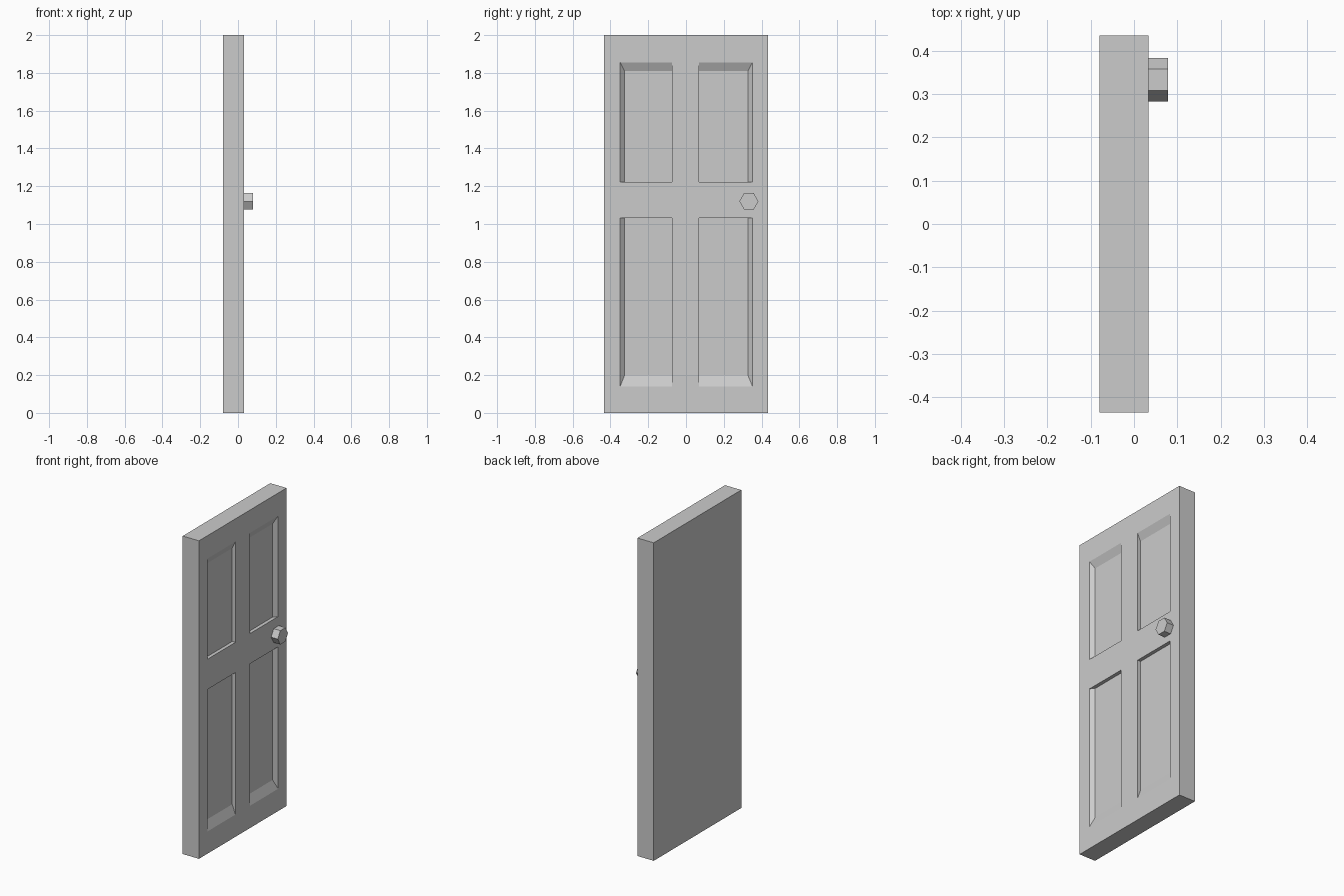
import bpy, bmesh, math

if "Cube" in bpy.data.objects:
    bpy.data.objects.remove(bpy.data.objects["Cube"])

BACK, FACE, DEPTH = -0.08, 0.033, 0.022   # slab back, slab face, panel recess


def mesh_object(name, bm):
    bmesh.ops.recalc_face_normals(bm, faces=bm.faces)
    mesh = bpy.data.meshes.new(name)
    bm.to_mesh(mesh)
    bm.free()
    obj = bpy.data.objects.new(name, mesh)
    bpy.context.collection.objects.link(obj)
    return obj


def loft_rects(name, rects):
    """Closed solid through (x, y0, y1, z0, z1) rectangles stacked along x."""
    bm = bmesh.new()
    rings = [[bm.verts.new((x, y, z)) for y, z in
              ((y0, z0), (y1, z0), (y1, z1), (y0, z1))]
             for x, y0, y1, z0, z1 in rects]
    for a, b in zip(rings, rings[1:]):
        for i in range(4):
            j = (i + 1) % 4
            bm.faces.new((a[i], a[j], b[j], b[i]))
    bm.faces.new(rings[0])
    bm.faces.new(rings[-1])
    return mesh_object(name, bm)


# Door slab
door = loft_rects("door_slab", [(BACK, -0.435, 0.435, 0, 2),
                                (FACE, -0.435, 0.435, 0, 2)])

# Recessed panels: straight inner walls, bevelled outer walls
# columns: (rim y0, rim y1, floor y0, floor y1); rows: same in z
columns = [(-0.349, -0.073, -0.325, -0.073), (0.07, 0.352, 0.328, 0.07)]
columns[1] = (0.07, 0.352, 0.07, 0.328)
rows = [(0.14, 1.033, 0.199, 1.033), (1.223, 1.856, 1.223, 1.81)]
for y0, y1, fy0, fy1 in columns:
    for z0, z1, fz0, fz1 in rows:
        cutter = loft_rects("panel_cutter", [
            (FACE - DEPTH, fy0, fy1, fz0, fz1),
            (FACE, y0, y1, z0, z1),
            (FACE + 0.05, y0, y1, z0, z1)])
        cutter.hide_render = True
        mod = door.modifiers.new("panel", 'BOOLEAN')
        mod.operation = 'DIFFERENCE'
        mod.solver = 'EXACT'
        mod.object = cutter

# Bake the cuts and drop the cutters
bpy.context.view_layer.update()
baked = bpy.data.meshes.new_from_object(
    door.evaluated_get(bpy.context.evaluated_depsgraph_get()))
door.modifiers.clear()
door.data = baked
for obj in list(bpy.data.objects):
    if obj.name.startswith("panel_cutter"):
        bpy.data.objects.remove(obj)

# Hexagonal knob
bm = bmesh.new()
rings = [[bm.verts.new((x, 0.333 + 0.0505 * math.cos(i * math.pi / 3),
                        1.12 + 0.0505 * math.sin(i * math.pi / 3)))
          for i in range(6)] for x in (FACE, 0.079)]
for i in range(6):
    j = (i + 1) % 6
    bm.faces.new((rings[0][i], rings[0][j], rings[1][j], rings[1][i]))
for ring in rings:
    bm.faces.new(ring)
mesh_object("door_knob", bm)
